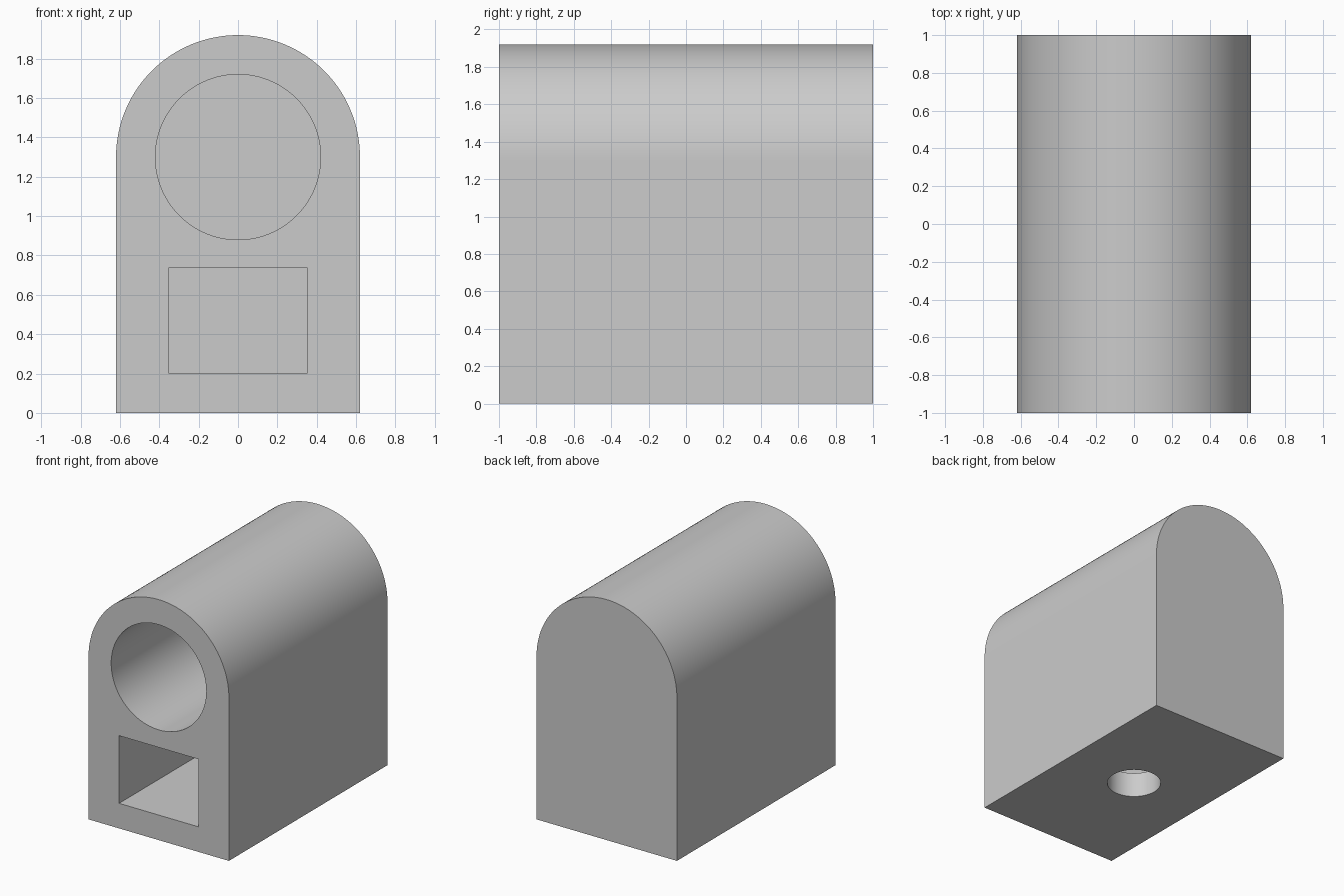
import bpy, bmesh
from math import cos, sin, pi
from mathutils import Matrix, Vector

cube = bpy.data.objects.get("Cube")
if cube:
    bpy.data.objects.remove(cube, do_unlink=True)

HALF_WIDTH, HALF_LENGTH = 0.62, 1.0
AXIS_Z = 1.3      # centre of the arched top and of the round bore
WALL = 0.2

grey = bpy.data.materials.new("light_grey")
grey.use_nodes = True
colour = (0.6, 0.6, 0.6, 1)
grey.diffuse_color = colour
grey.node_tree.nodes["Principled BSDF"].inputs["Base Color"].default_value = colour


def prism(name, outline, start, end, upright=False):
    """Extrude a closed outline along y, or along z when upright."""
    bm = bmesh.new()
    place = (lambda a, b: (a, b, start)) if upright else (lambda a, b: (a, start, b))
    face = bm.faces.new([bm.verts.new(place(a, b)) for a, b in outline])
    move = Vector((0, 0, end - start)) if upright else Vector((0, end - start, 0))
    caps = bmesh.ops.extrude_face_region(bm, geom=[face])["geom"]
    bmesh.ops.translate(bm, vec=move, verts=[v for v in caps if isinstance(v, bmesh.types.BMVert)])
    bmesh.ops.recalc_face_normals(bm, faces=bm.faces)
    mesh = bpy.data.meshes.new(name)
    bm.to_mesh(mesh)
    bm.free()
    mesh.materials.append(grey)
    obj = bpy.data.objects.new(name, mesh)
    bpy.context.collection.objects.link(obj)
    return obj


def arc(radius, centre_z, sweep, steps):
    return [(radius * cos(sweep * i / steps), centre_z + radius * sin(sweep * i / steps))
            for i in range(steps + 1)]


def circle(radius, centre_z, steps=96):
    return arc(radius, centre_z, 2 * pi, steps)[:-1]


# Arched block
body = prism("arched_housing",
             [(-HALF_WIDTH, 0), (HALF_WIDTH, 0)] + arc(HALF_WIDTH, AXIS_Z, pi, 64),
             -HALF_LENGTH, HALF_LENGTH)

# Blind round bore, blind rectangular pocket, and drain hole up into the pocket
back = HALF_LENGTH - WALL
front = -HALF_LENGTH - 0.1
pocket = [(-0.35, WALL), (0.35, WALL), (0.35, 0.74), (-0.35, 0.74)]
cutters = [
    prism("bore_cutter", circle(0.42, AXIS_Z), front, back),
    prism("pocket_cutter", pocket, front, back),
    prism("drain_cutter", circle(0.2, 0, 64), -0.1, WALL + 0.1, upright=True),
]
bpy.context.view_layer.objects.active = body
for cutter in cutters:
    cutter.hide_render = True
    cut = body.modifiers.new(cutter.name, "BOOLEAN")
    cut.operation = "DIFFERENCE"
    cut.solver = "EXACT"
    cut.object = cutter
    bpy.ops.object.modifier_apply(modifier=cut.name)
    bpy.data.objects.remove(cutter, do_unlink=True)

# Smooth curves, sharp edges
bpy.ops.object.select_all(action="DESELECT")
body.select_set(True)
bpy.ops.object.shade_smooth_by_angle(angle=pi / 6)
